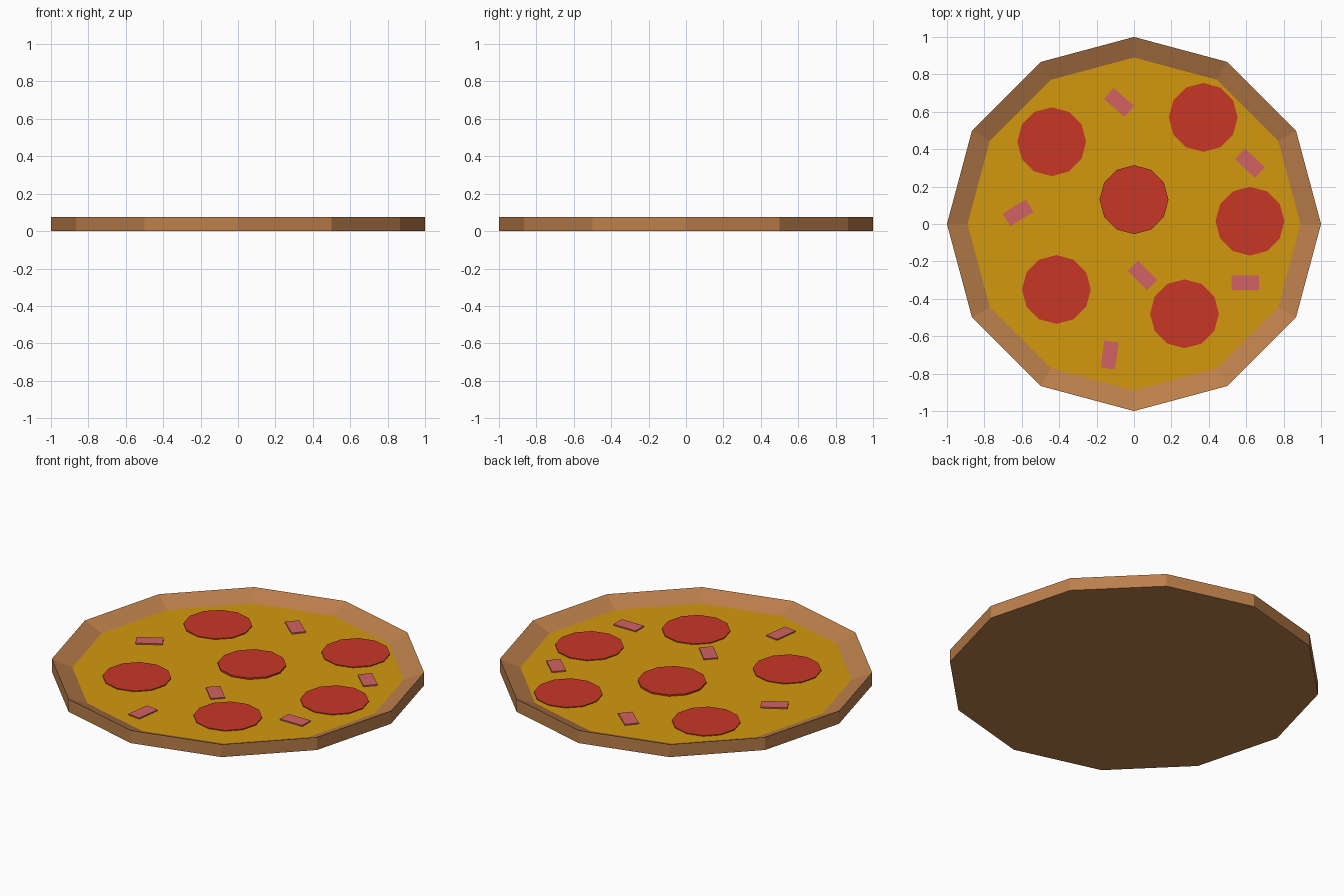
import bpy, bmesh, math

if "Cube" in bpy.data.objects:
    bpy.data.objects.remove(bpy.data.objects["Cube"])


def material(name, rgb):
    # sRGB 0-255 to linear
    m = bpy.data.materials.new(name)
    lin = [((c / 255 + 0.055) / 1.055) ** 2.4 for c in rgb]
    m.diffuse_color = (*lin, 1)
    m.use_nodes = True
    m.node_tree.nodes["Principled BSDF"].inputs["Base Color"].default_value = m.diffuse_color
    return m


CRUST = material("baked crust", (188, 127, 75))
CHEESE = material("golden cheese", (210, 153, 15))
PEPPERONI = material("pepperoni red", (199, 55, 38))
HAM = material("ham pink", (210, 98, 98))

CHEESE_Z = 0.029
SIDES = 12


def make_object(name, bm, mat):
    bmesh.ops.recalc_face_normals(bm, faces=bm.faces[:])
    me = bpy.data.meshes.new(name)
    bm.to_mesh(me)
    bm.free()
    me.materials.append(mat)
    ob = bpy.data.objects.new(name, me)
    bpy.context.collection.objects.link(ob)
    return ob


def ring(bm, r, z):
    return [bm.verts.new((r * math.cos(2 * math.pi * i / SIDES),
                          r * math.sin(2 * math.pi * i / SIDES), z))
            for i in range(SIDES)]


# Crust: flat base, upright wall, rim sloping in to the cheese
bm = bmesh.new()
loops = [ring(bm, r, z) for r, z in ((1, 0), (1, 0.075), (0.89, CHEESE_Z))]
bm.faces.new(loops[0][::-1])
for a, b in zip(loops, loops[1:]):
    for i in range(SIDES):
        j = (i + 1) % SIDES
        bm.faces.new((a[i], a[j], b[j], b[i]))
make_object("crust", bm, CRUST)

# Cheese layer
bm = bmesh.new()
bm.faces.new(ring(bm, 0.89, CHEESE_Z))
make_object("cheese", bm, CHEESE)

# Pepperoni slices: x, y, top height
slices = [(0, 0.13, 0.038), (0.37, 0.57, 0.034), (-0.44, 0.44, 0.034),
          (0.62, 0.015, 0.034), (-0.415, -0.35, 0.034), (0.27, -0.48, 0.034)]
for n, (x, y, top) in enumerate(slices):
    bm = bmesh.new()
    depth = top - 0.02
    bmesh.ops.create_cone(bm, cap_ends=True, segments=SIDES, radius1=0.184,
                          radius2=0.184, depth=depth)
    ob = make_object(f"pepperoni_{n + 1}", bm, PEPPERONI)
    ob.location = (x, y, 0.02 + depth / 2)

# Ham pieces: x, y, turn in degrees
pieces = [(-0.08, 0.65, -41), (0.62, 0.325, -43), (-0.62, 0.06, 31),
          (0.045, -0.275, -45), (0.595, -0.315, 0), (-0.13, -0.70, 82)]
for n, (x, y, turn) in enumerate(pieces):
    bm = bmesh.new()
    bmesh.ops.create_cube(bm, size=1)
    bmesh.ops.scale(bm, vec=(0.146, 0.078, 0.016), verts=bm.verts[:])
    ob = make_object(f"ham_piece_{n + 1}", bm, HAM)
    ob.location = (x, y, 0.028)
    ob.rotation_euler.z = math.radians(turn)
